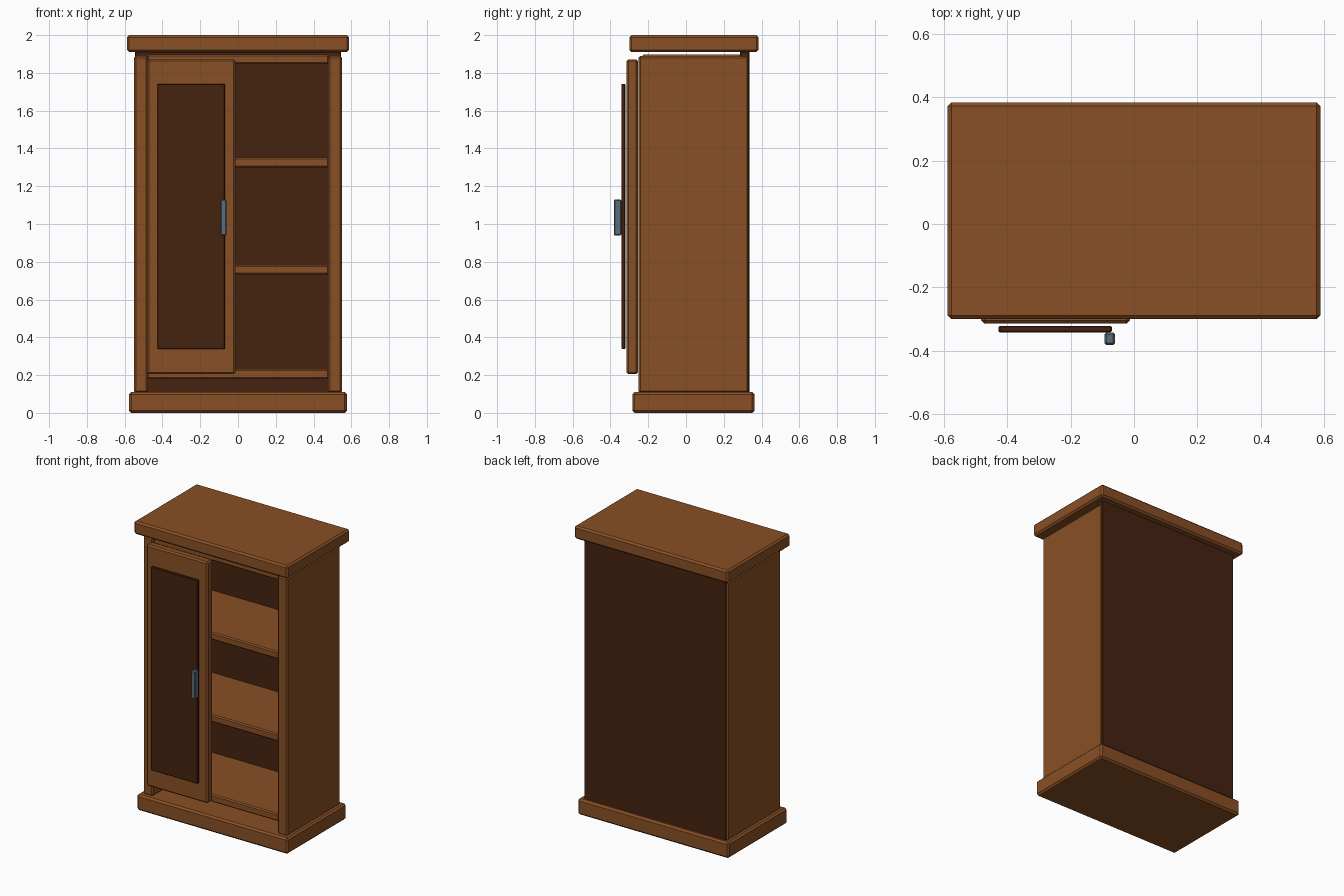
import bpy
import bmesh

if "Cube" in bpy.data.objects:
    bpy.data.objects.remove(bpy.data.objects["Cube"])


def material(name, rgb):
    m = bpy.data.materials.new(name)
    m.diffuse_color = (*rgb, 1.0)
    m.use_nodes = True
    m.node_tree.nodes["Principled BSDF"].inputs["Base Color"].default_value = m.diffuse_color
    return m


WOOD = material("warm_wood", (0.25, 0.08, 0.018))
DARK = material("dark_wood", (0.06, 0.017, 0.005))
METAL = material("blue_grey_metal", (0.10, 0.155, 0.20))


def board(name, x, y, z, mat, bevel=0.01):
    """Box given by its (min, max) range on each axis, with chamfered edges."""
    bm = bmesh.new()
    bmesh.ops.create_cube(bm, size=1.0)
    for v in bm.verts:
        for i, (lo, hi) in enumerate((x, y, z)):
            v.co[i] = hi if v.co[i] > 0 else lo
    mesh = bpy.data.meshes.new(name)
    bm.to_mesh(mesh)
    bm.free()
    mesh.materials.append(mat)
    ob = bpy.data.objects.new(name, mesh)
    bpy.context.collection.objects.link(ob)
    mod = ob.modifiers.new("chamfer", "BEVEL")
    mod.width = bevel
    mod.segments = 1
    return ob


# Plinth and overhanging top
board("base_plinth", (-0.577, 0.577), (-0.284, 0.362), (0, 0.11), WOOD, 0.012)
board("top_slab", (-0.588, 0.588), (-0.30, 0.384), (1.91, 2.0), WOOD, 0.012)

# Carcass sides and back
for side, x in (("left", (-0.551, -0.476)), ("right", (0.476, 0.551))):
    board(side + "_side", x, (-0.251, 0.333), (0.105, 1.89), WOOD)
board("back_panel", (-0.545, 0.545), (0.285, 0.337), (0.10, 1.915), DARK, 0.006)

# Shelves and inner ceiling
for name, z in (("bottom_shelf", (0.18, 0.232)), ("lower_shelf", (0.732, 0.784)),
                ("upper_shelf", (1.30, 1.352)), ("inner_ceiling", (1.846, 1.898))):
    board(name, (-0.482, 0.482), (-0.232, 0.29), z, WOOD, 0.008)

# Door with raised dark panel and handle
board("door", (-0.482, -0.013), (-0.314, -0.255), (0.205, 1.872), WOOD)
board("door_panel", (-0.427, -0.070), (-0.342, -0.321), (0.338, 1.742), DARK, 0.004)
board("door_handle", (-0.093, -0.060), (-0.382, -0.342), (0.938, 1.13), METAL, 0.006)
